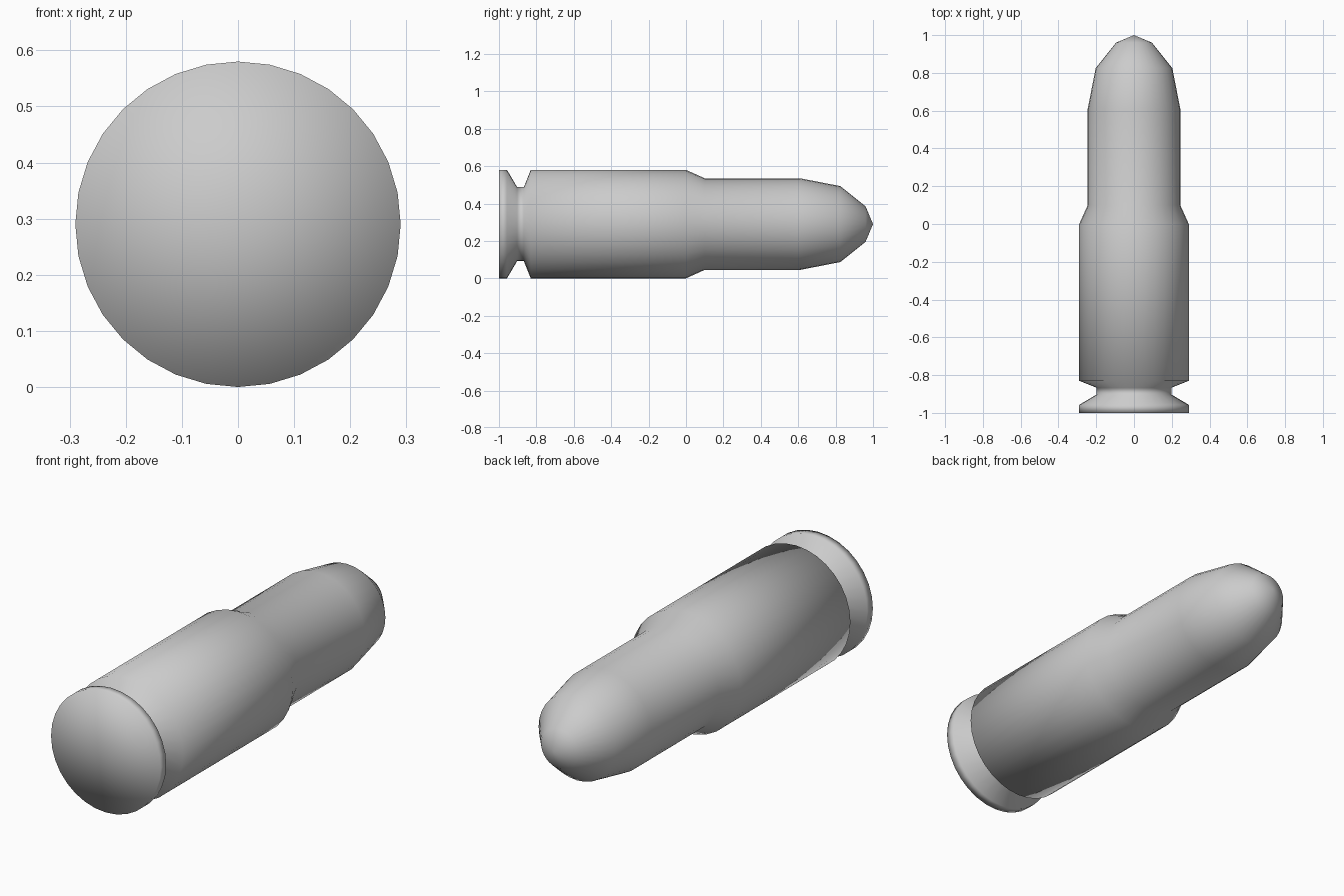
import bpy, bmesh, math
from mathutils import Matrix

if "Cube" in bpy.data.objects:
    bpy.data.objects.remove(bpy.data.objects["Cube"])

SIDES = 32
R = 0.29

# Lathe profile as (y, radius): base, rim, extraction groove, case, shoulder, rounded tip
profile = [(-1, 0), (-1, R), (-0.957, R), (-0.903, 0.198), (-0.867, 0.198),
           (-0.83, R), (0, R), (0.10, 0.245), (0.61, 0.245),
           (0.825, 0.203), (0.96, 0.095), (1, 0)]

bm = bmesh.new()
verts = [bm.verts.new((0, y, r)) for y, r in profile]
edges = [bm.edges.new(pair) for pair in zip(verts, verts[1:])]

# Spin around the long axis and weld the seam and poles
bmesh.ops.spin(bm, geom=verts + edges, cent=(0, 0, 0), axis=(0, 1, 0),
               angle=math.tau, steps=SIDES)
bmesh.ops.remove_doubles(bm, verts=bm.verts[:], dist=1e-4)
bmesh.ops.translate(bm, verts=bm.verts[:], vec=(0, 0, R))
bmesh.ops.recalc_face_normals(bm, faces=bm.faces[:])

# The whole surface is smooth shaded
for f in bm.faces:
    f.smooth = True

mesh = bpy.data.meshes.new("cartridge")
bm.to_mesh(mesh)
bm.free()
bpy.context.collection.objects.link(bpy.data.objects.new("cartridge", mesh))
